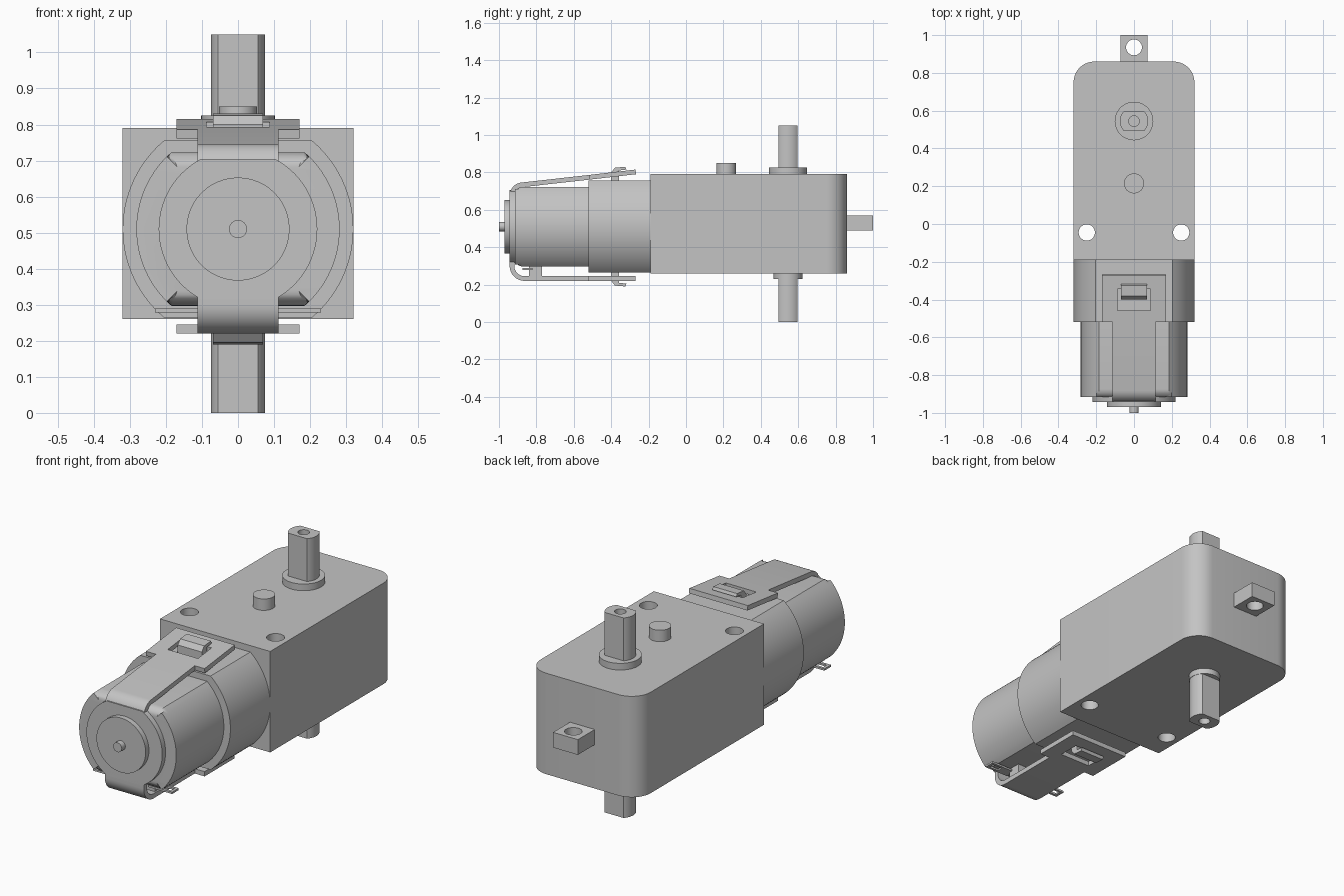
import bpy, bmesh
from math import sin, cos, pi, radians, asin
from mathutils import Vector

old = bpy.data.objects.get("Cube")
if old:
    bpy.data.objects.remove(old)

grey = bpy.data.materials.new("plain grey")
grey.use_nodes = True
grey.diffuse_color = (0.55, 0.55, 0.55, 1)
grey.node_tree.nodes["Principled BSDF"].inputs["Base Color"].default_value = (0.55, 0.55, 0.55, 1)

MOTOR_Z = 0.51    # height of the motor axis
AXLE_Y = 0.545


def prism(name, points, axis, lo, hi, round_front=0):
    """Extrude a 2D outline along an axis; optionally round the rim at lo."""
    def place(p, d):
        return {"x": (d, p[0], p[1]), "y": (p[0], d, p[1]), "z": (p[0], p[1], d)}[axis]
    bm = bmesh.new()
    start = [bm.verts.new(place(p, lo)) for p in points]
    end = [bm.verts.new(place(p, hi)) for p in points]
    front = bm.faces.new(start)
    bm.faces.new(end[::-1])
    n = len(points)
    for i in range(n):
        j = (i + 1) % n
        bm.faces.new((start[i], end[i], end[j], start[j]))
    if round_front:
        bmesh.ops.bevel(bm, geom=list(front.edges), offset=round_front, segments=6,
                        profile=0.5, affect="EDGES", clamp_overlap=True)
    bmesh.ops.recalc_face_normals(bm, faces=bm.faces[:])
    mesh = bpy.data.meshes.new(name)
    bm.to_mesh(mesh)
    bm.free()
    mesh.materials.append(grey)
    obj = bpy.data.objects.new(name, mesh)
    bpy.context.collection.objects.link(obj)
    activate(obj)
    bpy.ops.object.shade_smooth_by_angle(angle=radians(30))
    return obj


def activate(obj):
    bpy.ops.object.select_all(action="DESELECT")
    obj.select_set(True)
    bpy.context.view_layer.objects.active = obj


def arc(cx, cy, r, a0, a1, n=10):
    return [(cx + r * cos(radians(a0 + (a1 - a0) * i / n)),
             cy + r * sin(radians(a0 + (a1 - a0) * i / n))) for i in range(n + 1)]


def circle(cx, cy, r, n=48):
    return arc(cx, cy, r, 0, 360, n)[:-1]


def flat_circle(cx, cy, r, half):
    """Circle with its top and bottom cut flat at +-half."""
    a = asin(half / r) * 180 / pi
    return arc(cx, cy, r, -a, a, 28) + arc(cx, cy, r, 180 - a, 180 + a, 28)


def box(name, x, y, z):
    return prism(name, [(x[0], y[0]), (x[1], y[0]), (x[1], y[1]), (x[0], y[1])], "z", *z)


def cut(obj, *cutters):
    for c in cutters:
        c.hide_render = True
        mod = obj.modifiers.new("cut", "BOOLEAN")
        mod.operation, mod.solver, mod.object = "DIFFERENCE", "EXACT", c
        activate(obj)
        bpy.ops.object.modifier_apply(modifier=mod.name)
        bpy.data.objects.remove(c)
    bpy.ops.object.shade_smooth_by_angle(angle=radians(30))


def strip(name, path, half_width, thickness=0.025):
    """Bent sheet: thicken a side-view path to its right-hand side."""
    pts = [Vector(p) for p in path]
    inner = []
    for i, p in enumerate(pts):
        d = (pts[min(i + 1, len(pts) - 1)] - pts[max(i - 1, 0)]).normalized()
        inner.append(p + Vector((d.y, -d.x)) * thickness)
    return prism(name, pts + inner[::-1], "x", -half_width, half_width)


# Gearbox with rounded rear corners and two through holes
gearbox = prism("gearbox", [(-0.32, -0.19), (0.32, -0.19)] + arc(0.21, 0.75, 0.11, 0, 90)
                + arc(-0.21, 0.75, 0.11, 90, 180), "z", 0.26, 0.79)
cut(gearbox, *[prism("hole_cutter", circle(s * 0.25, -0.045, 0.043, 32), "z", 0.2, 0.9)
               for s in (-1, 1)])

# Rear mounting lug
lug = box("mounting_lug", (-0.072, 0.072), (0.85, 1.0), (0.49, 0.57))
cut(lug, prism("hole_cutter", circle(0, 0.935, 0.042, 32), "z", 0.4, 0.7))

# Locating post, axle collars and the double-flat axle
prism("locating_post", circle(0, 0.215, 0.053), "z", 0.78, 0.85)
prism("upper_collar", circle(0, AXLE_Y, 0.102), "z", 0.78, 0.825)
prism("lower_collar", circle(0, AXLE_Y, 0.077), "z", 0.23, 0.27)
axle = prism("axle", flat_circle(0, AXLE_Y, 0.075, 0.051), "z", 0, 1.05)
cut(axle, *[prism("hole_cutter", circle(0, AXLE_Y, 0.028, 24), "z", lo, lo + 0.2)
            for lo in (-0.1, 0.95)])

# Motor sleeve, can, end disc, boss and shaft
prism("motor_sleeve", flat_circle(0, MOTOR_Z, 0.32, 0.246), "y", -0.52, -0.18)
prism("motor_can", flat_circle(0, MOTOR_Z, 0.282, 0.213), "y", -0.915, -0.5, 0.06)
prism("end_disc", flat_circle(0, MOTOR_Z, 0.22, 0.195), "y", -0.943, -0.9)
prism("end_boss", circle(0, MOTOR_Z, 0.143), "y", -0.97, -0.93)
prism("motor_shaft", circle(0, MOTOR_Z, 0.025, 24), "y", -1.0, -0.96)

# Retaining strap: sloping upper arm and level lower arm, each with a wide slotted end
top_mid, top_end = (-0.52, 0.786), (-0.27, 0.815)
upper_bend = [(-0.943, 0.66)] + arc(-0.873, 0.676, 0.07, 180, 98)
lower_bend = arc(-0.863, 0.3, 0.08, 270, 180) + [(-0.943, 0.36)]
upper_arm = strip("upper_strap", upper_bend + [top_mid, top_end], 0.113)
lower_arm = strip("lower_strap", [(-0.27, 0.22), (-0.52, 0.22)] + lower_bend, 0.113)
upper_wide = strip("upper_strap_end", [top_mid, top_end], 0.17)
lower_wide = strip("lower_strap_end", [(-0.27, 0.22), (-0.52, 0.22)], 0.17)
for arm, z in ((upper_arm, 0.765), (upper_wide, 0.765), (lower_arm, 0.2), (lower_wide, 0.2)):
    cut(arm, box("slot_cutter", (-0.088, 0.088), (-0.457, -0.345), (z - 0.05, z + 0.1)))

# Latch hooks that catch the strap ends
hook = [(-0.4, 0.74), (-0.358, 0.74), (-0.358, 0.81), (-0.318, 0.815),
        (-0.325, 0.83), (-0.38, 0.825), (-0.4, 0.8)]
prism("upper_hook", hook, "x", -0.07, 0.07)
prism("lower_hook", [(y, 2 * MOTOR_Z - z) for y, z in hook], "x", -0.07, 0.07)

# Terminal block and two eyelet tabs under the can
box("terminal_block", (-0.105, 0.105), (-0.84, -0.77), (0.24, 0.3))
for side, s in (("left", 1), ("right", -1)):
    x = sorted((s * 0.09, s * 0.23))
    tab = box(side + "_terminal", x, (-0.875, -0.82), (0.279, 0.289))
    cut(tab, box("eyelet_cutter", sorted((s * 0.16, s * 0.215)), (-0.862, -0.833), (0.2, 0.4)))
